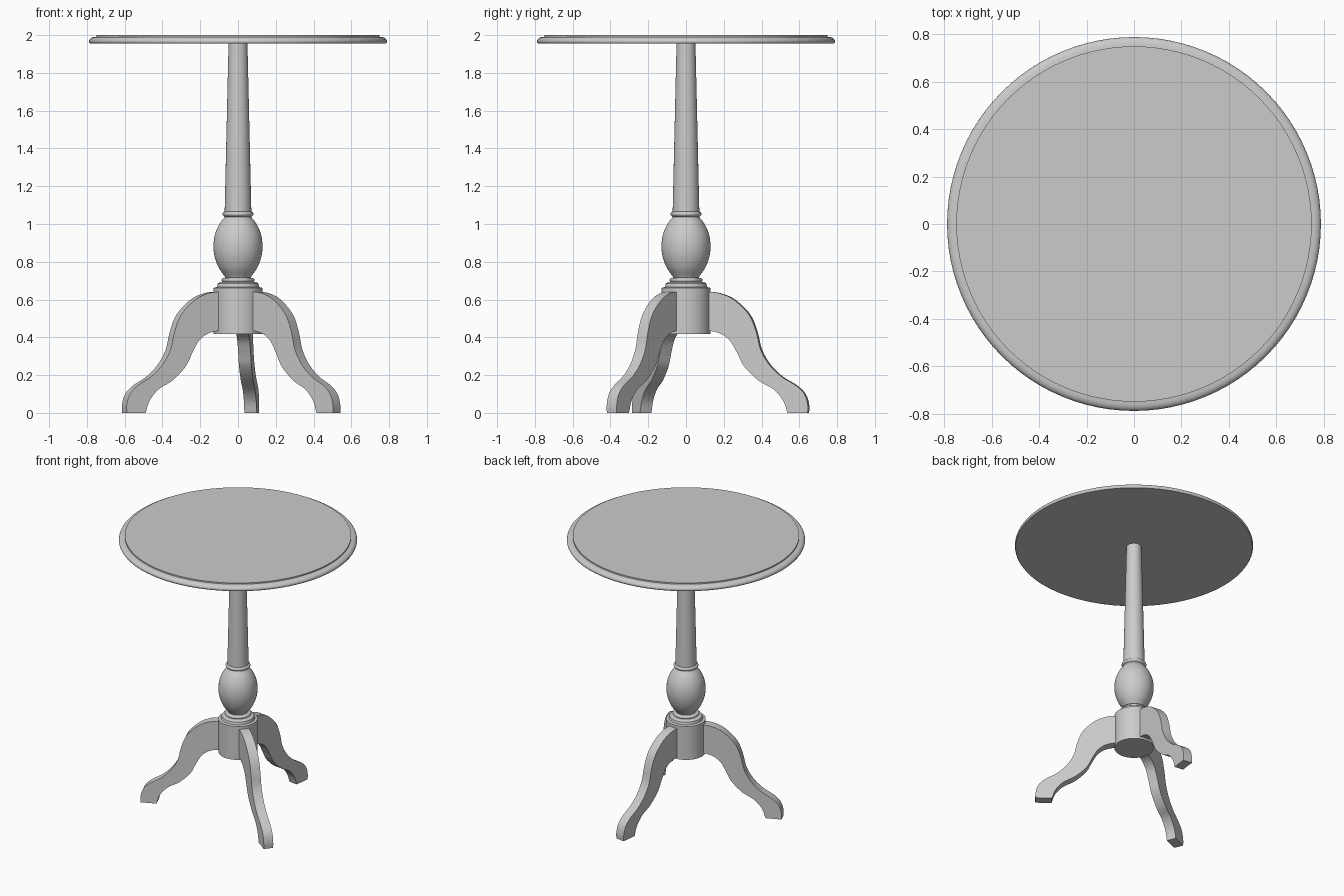
import bpy, bmesh, math
from mathutils import Vector, Matrix

cube = bpy.data.objects.get("Cube")
if cube:
    bpy.data.objects.remove(cube, do_unlink=True)

grey = bpy.data.materials.new("light grey")
grey.use_nodes = True
colour = (0.6, 0.6, 0.6, 1)
grey.diffuse_color = colour
for node in grey.node_tree.nodes:
    if node.type == 'BSDF_PRINCIPLED':
        node.inputs["Base Color"].default_value = colour


def smooth_path(points, steps=5):
    """Catmull-Rom curve through 2D points."""
    p = [Vector(q) for q in points]
    p = [2 * p[0] - p[1]] + p + [2 * p[-1] - p[-2]]
    out = []
    for a, b, c, d in zip(p, p[1:], p[2:], p[3:]):
        for i in range(steps):
            t = i / steps
            out.append(0.5 * (2 * b + (c - a) * t + (2 * a - 5 * b + 4 * c - d) * t * t
                              + (3 * b - a - 3 * c + d) * t ** 3))
    return out + [p[-2]]


def finish(name, bm, angle=35):
    bmesh.ops.remove_doubles(bm, verts=bm.verts, dist=0.0002)
    bmesh.ops.recalc_face_normals(bm, faces=bm.faces)
    mesh = bpy.data.meshes.new(name)
    bm.to_mesh(mesh)
    bm.free()
    mesh.materials.append(grey)
    obj = bpy.data.objects.new(name, mesh)
    bpy.context.collection.objects.link(obj)
    bpy.ops.object.select_all(action='DESELECT')
    obj.select_set(True)
    bpy.context.view_layer.objects.active = obj
    bpy.ops.object.shade_smooth_by_angle(angle=math.radians(angle))
    return obj


def lathe(name, profile, sides=48):
    """Turn a (radius, height) profile about z, closed at both ends."""
    pts = [(0, profile[0][1])] + list(profile) + [(0, profile[-1][1])]
    bm = bmesh.new()
    verts = [bm.verts.new((r, 0, z)) for r, z in pts]
    edges = [bm.edges.new(pair) for pair in zip(verts, verts[1:])]
    bmesh.ops.spin(bm, geom=verts + edges, cent=(0, 0, 0), axis=(0, 0, 1),
                   angle=math.tau, steps=sides)
    return finish(name, bm)


# Round top with a moulded edge and a raised centre
edge = smooth_path([(0.784, 1.956), (0.789, 1.966), (0.784, 1.979), (0.77, 1.988), (0.75, 1.991)], 3)
lathe("table_top", edge + [Vector((0.75, 2.0))], 96)

# Tapered column and its collar
lathe("column", [(0.071, 1.05), (0.05, 1.96)])
lathe("column_collar", smooth_path([(0.07, 1.038), (0.08, 1.046), (0.082, 1.055),
                                    (0.078, 1.063), (0.068, 1.066)], 3))

# Turned bulb
lathe("bulb", smooth_path([(0.062, 0.70), (0.07, 0.722), (0.1, 0.765), (0.122, 0.82),
                           (0.13, 0.88), (0.122, 0.945), (0.098, 1.0), (0.072, 1.035),
                           (0.07, 1.045)], 4))

# Stepped rings under the bulb
lathe("bulb_foot_ring", smooth_path([(0.08, 0.69), (0.087, 0.7), (0.085, 0.711), (0.066, 0.716)], 3))
lathe("hub_cap", [(0.13, 0.655), (0.13, 0.662), (0.112, 0.666), (0.108, 0.684),
                  (0.098, 0.692), (0.08, 0.694)])

# Hub that holds the legs
lathe("hub", [(0.13, 0.418), (0.13, 0.66)])

# Cabriole legs: a flat curved outline, extruded and repeated three times
upper = smooth_path([(0.06, 0.642), (0.14, 0.64), (0.2, 0.628), (0.265, 0.595), (0.34, 0.52),
                     (0.378, 0.43), (0.402, 0.335), (0.447, 0.257), (0.512, 0.193),
                     (0.59, 0.145), (0.635, 0.1), (0.653, 0.045), (0.653, 0.0)])
lower = smooth_path([(0.545, 0.0), (0.522, 0.065), (0.47, 0.125), (0.39, 0.172),
                     (0.315, 0.245), (0.278, 0.315), (0.24, 0.38), (0.19, 0.418),
                     (0.13, 0.434), (0.06, 0.436)])
half_width = 0.033
for name, degrees in (("back_leg", 83), ("front_right_leg", 203), ("front_left_leg", 323)):
    bm = bmesh.new()
    face = bm.faces.new([bm.verts.new((r, -half_width, z)) for r, z in upper + lower])
    new = bmesh.ops.extrude_face_region(bm, geom=[face])["geom"]
    bmesh.ops.translate(bm, vec=(0, 2 * half_width, 0),
                        verts=[g for g in new if isinstance(g, bmesh.types.BMVert)])
    bmesh.ops.rotate(bm, verts=bm.verts, cent=(0, 0, 0),
                     matrix=Matrix.Rotation(math.radians(degrees), 3, 'Z'))
    finish(name, bm)
